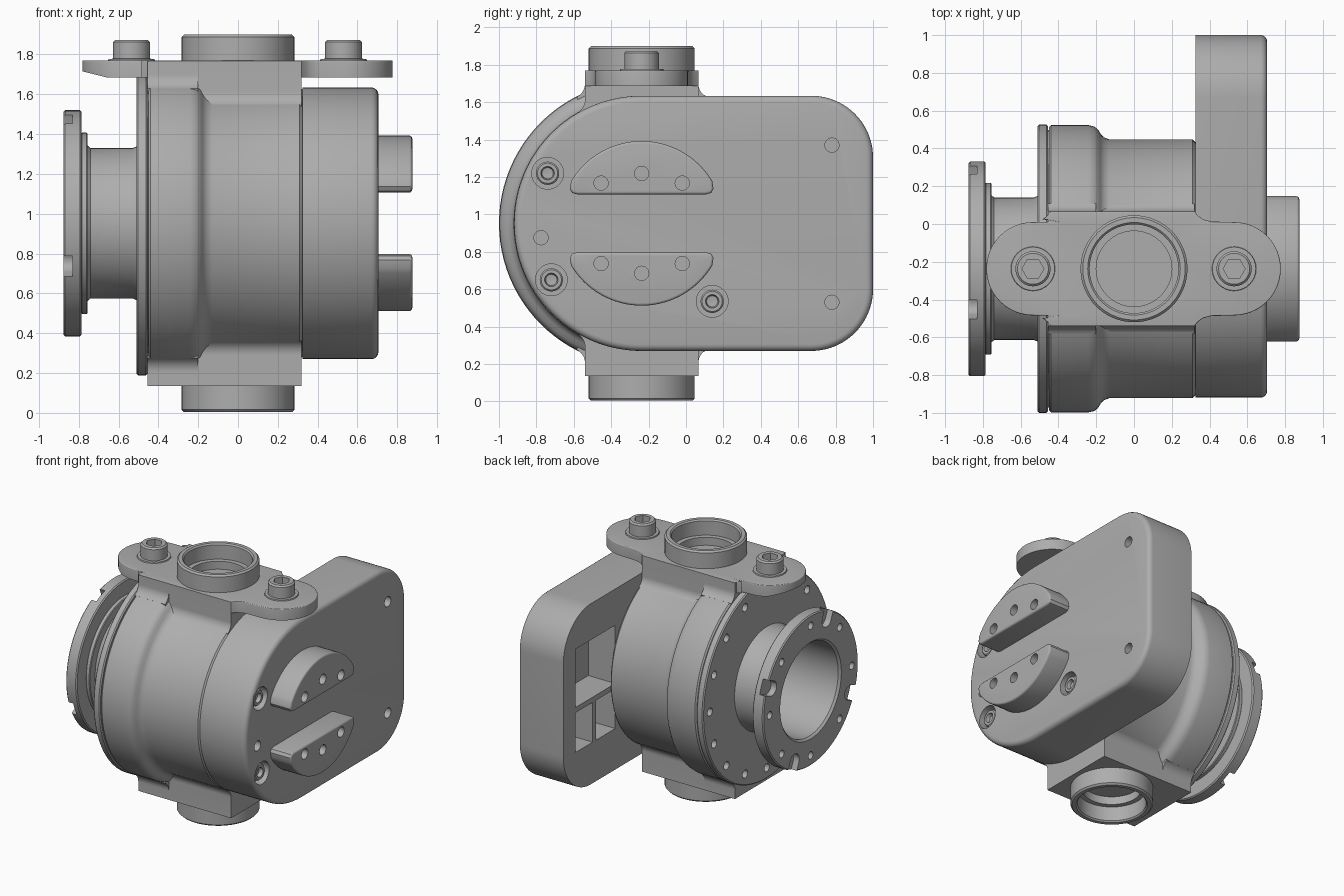
import bpy, bmesh, math
from mathutils import Vector

if "Cube" in bpy.data.objects:
    bpy.data.objects.remove(bpy.data.objects["Cube"], do_unlink=True)

CY, CZ = -0.237, 0.952          # main bore axis, running along x
parts = []

metal = bpy.data.materials.new("cast grey metal")
metal.use_nodes = True
GREY = (0.42, 0.42, 0.42, 1)
metal.diffuse_color = GREY
metal.node_tree.nodes["Principled BSDF"].inputs["Base Color"].default_value = GREY


def make(bm, name):
    bmesh.ops.recalc_face_normals(bm, faces=bm.faces)
    mesh = bpy.data.meshes.new(name)
    bm.to_mesh(mesh)
    bm.free()
    obj = bpy.data.objects.new(name, mesh)
    bpy.context.collection.objects.link(obj)
    parts.append(obj)
    return obj


def arc(cx, cy, r, a0, a1, n):
    angles = [math.radians(a0 + (a1 - a0) * i / n) for i in range(n + 1)]
    return [(cx + r * math.cos(a), cy + r * math.sin(a)) for a in angles]


def circle(cx, cy, r, n=24):
    return arc(cx, cy, r, 0, 360, n)[:-1]


def place(axis, u, v, a):
    return {"X": (a, u, v), "Y": (u, a, v), "Z": (u, v, a)}[axis]


def add_prism(bm, pts, lo, hi, axis="X", bevel=0):
    """Extrude a flat outline from lo to hi, optionally rounding the hi rim."""
    a = [bm.verts.new(place(axis, u, v, lo)) for u, v in pts]
    b = [bm.verts.new(place(axis, u, v, hi)) for u, v in pts]
    bm.faces.new(a)
    top = bm.faces.new(b)
    for i in range(len(pts)):
        j = (i + 1) % len(pts)
        bm.faces.new((a[i], a[j], b[j], b[i]))
    if bevel:
        bmesh.ops.recalc_face_normals(bm, faces=bm.faces)
        bmesh.ops.bevel(bm, geom=list(top.edges), offset=bevel, segments=4,
                        profile=0.5, affect="EDGES")


def prism(name, pts, lo, hi, axis="X", bevel=0):
    bm = bmesh.new()
    add_prism(bm, pts, lo, hi, axis, bevel)
    return make(bm, name)


def lathe(name, profile, center=(0, CY, CZ), axis="X", steps=96):
    """Revolve (along, radius) points; profiles off the axis are closed."""
    bm = bmesh.new()
    vs = [bm.verts.new((a, 0, r) if axis == "X" else (r, 0, a)) for a, r in profile]
    for i in range(len(vs) - 1):
        bm.edges.new((vs[i], vs[i + 1]))
    if min(r for a, r in profile) > 0:
        bm.edges.new((vs[-1], vs[0]))
    direction = Vector((1, 0, 0)) if axis == "X" else Vector((0, 0, 1))
    bmesh.ops.spin(bm, geom=bm.verts[:] + bm.edges[:], cent=(0, 0, 0), axis=direction,
                   angle=2 * math.pi, steps=steps)
    bmesh.ops.remove_doubles(bm, verts=bm.verts, dist=1e-4)
    bmesh.ops.translate(bm, verts=bm.verts, vec=center)
    return make(bm, name)


def cut(obj, prisms):
    """Subtract a list of (outline, lo, hi, axis) prisms."""
    bm = bmesh.new()
    for pts, lo, hi, axis in prisms:
        add_prism(bm, pts, lo, hi, axis)
    cutter = make(bm, "cutter")
    parts.remove(cutter)
    cutter.hide_render = True
    mod = obj.modifiers.new("cut", "BOOLEAN")
    mod.operation, mod.solver, mod.object = "DIFFERENCE", "EXACT", cutter
    deps = bpy.context.evaluated_depsgraph_get()
    mesh = bpy.data.meshes.new_from_object(obj.evaluated_get(deps))
    obj.modifiers.clear()
    obj.data = mesh
    bpy.data.objects.remove(cutter, do_unlink=True)


def polar(r, deg):
    a = math.radians(deg)
    return CY + r * math.cos(a), CZ + r * math.sin(a)


# Hollow housing with a smooth step between its two diameters
BORE = 0.35
lathe("housing", [(-0.45, BORE), (-0.45, 0.75), (-0.44, 0.76), (-0.24, 0.76), (-0.21, 0.753),
                  (-0.19, 0.737), (-0.177, 0.715), (-0.16, 0.696), (-0.13, 0.685),
                  (0.31, 0.685), (0.325, 0.67), (0.325, 0.01), (0.2, 0.01), (0.2, BORE)])

# Bolted cover ring
ring = lathe("cover_ring", [(-0.51, BORE), (-0.51, 0.755), (-0.502, 0.763), (-0.463, 0.763),
                            (-0.455, 0.755), (-0.455, 0.735), (-0.445, 0.735), (-0.445, BORE)])
cut(ring, [(circle(*polar(0.68, 22.5 * k), 0.03), -0.6, -0.47, "X") for k in range(16)])

# Neck and mounting flange
lathe("neck", [(-0.79, BORE), (-0.79, 0.448), (-0.783, 0.455), (-0.76, 0.455), (-0.755, 0.45),
               (-0.755, 0.39), (-0.74, 0.377), (-0.53, 0.377), (-0.5, 0.39), (-0.5, BORE)])
flange = lathe("mounting_flange", [(-0.876, 0.365), (-0.876, 0.56), (-0.868, 0.568),
                                   (-0.793, 0.568), (-0.785, 0.56), (-0.785, BORE), (-0.86, BORE)])
cuts = [(circle(*polar(0.49, 45 * k), 0.028), -0.9, -0.82, "X") for k in range(8)]
for k in range(4):
    t = math.radians(22.5 + 90 * k)
    slot = [(0.65, -0.055)] + arc(0.5, 0, 0.055, 270, 90, 10) + [(0.65, 0.055)]
    turned = [(CY + u * math.cos(t) - v * math.sin(t), CZ + u * math.sin(t) + v * math.cos(t))
              for u, v in slot]
    cuts.append((turned, -0.9, -0.83, "X"))
cut(flange, cuts)

# Square lugs filleted into the housing, with a port tube on each
HALF, F = 0.303, 0.08
for side, s in (("upper", 1), ("lower", -1)):
    for end, lo, hi, radius in (("wide", -0.455, -0.2, 0.76), ("narrow", -0.2, 0.32, 0.684)):
        cy = HALF + F
        cz = math.sqrt((radius + F) ** 2 - cy ** 2)
        half = [(HALF, 0.816)] + arc(cy, cz, F, 180, 180 + math.degrees(math.atan2(cz, cy)), 10)
        half.append((0.3, 0.46))
        outline = half + [(-u, v) for u, v in reversed(half)]
        lug = prism(f"{side}_{end}_lug", [(CY + u, CZ + s * v) for u, v in outline], lo, hi)
        a, b = sorted((CZ + s * 0.77, CZ + s * 0.9))
        cut(lug, [(circle(0, CY, 0.2, 64), a, b, "Z")])
    tube = [(0.77, 0.2), (0.77, 0.283), (0.936, 0.283), (0.948, 0.271), (0.948, 0.245),
            (0.938, 0.235), (0.83, 0.235), (0.83, 0.2)]
    lathe(f"{side}_port", [(s * a, r) for a, r in tube], (0, CY, CZ), "Z", 64)

# Top bracket plate with rounded ears
ear = arc(0.53, 0, 0.247, -90, 90, 24)
side = [(0.41, 0.25), (0.365, 0.262), (0.34, 0.28), (0.32, 0.303)]
right = [(u, -v) for u, v in reversed(side)] + ear + side
plate = prism("bracket_plate",
              [(u, CY + v) for u, v in right] +
              [(-u - (0.12 if u < 0.4 else 0.005), CY - v) for u, v in right],
              1.685, 1.77, "Z", 0.006)
cut(plate, [(circle(0, CY, 0.2, 64), 1.6, 1.9, "Z"),
            ([(-0.64, 1.68), (-0.82, 1.68), (-0.82, 1.725)], -0.6, 0.2, "Y")])

# Socket bolts and washers on the ears
for name, x in (("left", 0.53), ("right", -0.535)):
    lathe(f"{name}_washer", [(1.76, 0), (1.76, 0.12), (1.778, 0.115), (1.78, 0)],
          (x, CY, 0), "Z", 32)
    bolt = lathe(f"{name}_bolt", [(1.765, 0), (1.765, 0.093), (1.862, 0.093), (1.873, 0.082),
                                  (1.873, 0)], (x, CY, 0), "Z", 40)
    cut(bolt, [(circle(x, CY, 0.058, 6), 1.81, 1.9, "Z")])

# Extended end cover with holes on the outside and pockets inside
R, C = 0.682, 0.33
cover = prism("end_cover", arc(CY, CZ, R, 90, 270, 64) +
              arc(1 - C, CZ - R + C, C, 270, 360, 20) + arc(1 - C, CZ + R - C, C, 0, 90, 20),
              0.325, 0.705, "X", 0.035)
sockets = [(-0.74, 1.22), (-0.72, 0.65), (0.14, 0.535)]
cuts = [(circle(y, z, 0.085, 32), 0.64, 0.8, "X") for y, z in sockets]
cuts += [(circle(y, z, 0.038), 0.63, 0.8, "X")
         for y, z in ((-0.775, 0.875), (0.78, 1.37), (0.78, 0.53))]
for y0, y1, z0, z1 in ((0.38, 0.855, 0.92, 1.36), (0.38, 0.61, 0.58, 0.88),
                       (0.65, 0.855, 0.58, 0.88)):
    cuts.append(([(y0, z0), (y1, z0), (y1, z1), (y0, z1)], 0.3, 0.55, "X"))
cut(cover, cuts)

# Recessed screws in the end cover
for i, (y, z) in enumerate(sockets):
    lathe(f"cover_screw_{i + 1}", [(0.63, 0), (0.63, 0.062), (0.68, 0.062), (0.688, 0.054),
                                   (0.688, 0.036), (0.66, 0.03), (0.655, 0)], (0, y, z), "X", 32)

# Pair of D-shaped bosses
for name, s in (("upper", 1), ("lower", -1)):
    corner = [(0.345, 0.155), (0.372, 0.163), (0.384, 0.185)]
    outline = corner + arc(0, 0, 0.44, 31, 149, 32) + [(-u, v) for u, v in reversed(corner)]
    boss = prism(f"{name}_boss", [(CY + u, CZ + s * v) for u, v in outline],
                 0.69, 0.875, "X", 0.014)
    cut(boss, [(circle(CY + u, CZ + s * v, 0.038), 0.8, 0.9, "X")
               for u, v in ((-0.217, 0.215), (0.217, 0.215), (0, 0.267))])

# Shared colour and smooth shading
bpy.ops.object.select_all(action="DESELECT")
for obj in parts:
    obj.data.materials.clear()
    obj.data.materials.append(metal)
    for face in obj.data.polygons:
        face.material_index = 0
    obj.select_set(True)
bpy.context.view_layer.objects.active = parts[0]
bpy.ops.object.shade_smooth_by_angle(angle=math.radians(30))
